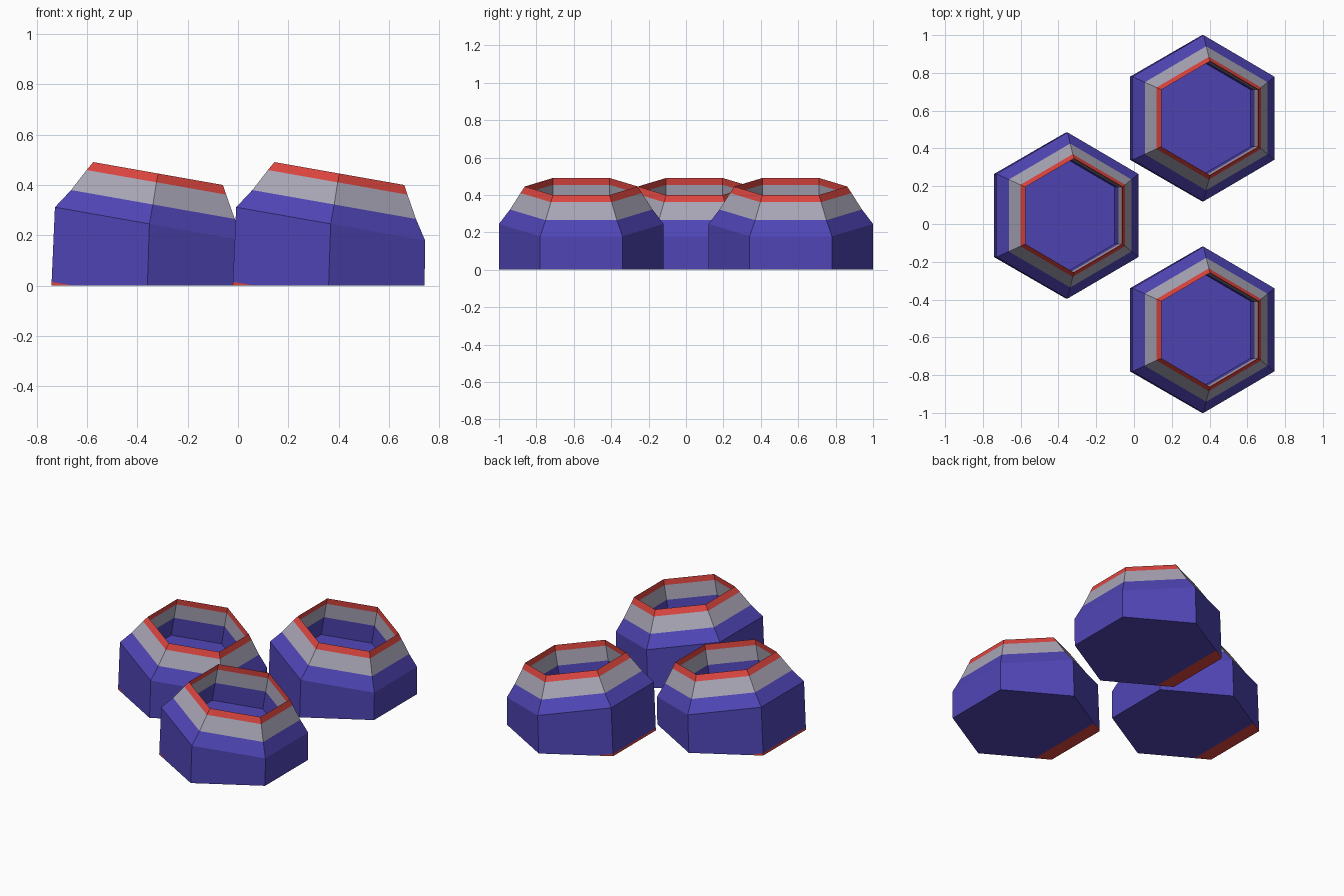
import bpy, bmesh, math
from mathutils import Vector

if "Cube" in bpy.data.objects:
    bpy.data.objects.remove(bpy.data.objects["Cube"])

TILT = math.radians(10)
AXIS = Vector((math.sin(TILT), 0, math.cos(TILT)))


def material(name, rgb):
    m = bpy.data.materials.new(name)
    m.diffuse_color = (*rgb, 1)
    m.use_nodes = True
    m.node_tree.nodes["Principled BSDF"].inputs["Base Color"].default_value = m.diffuse_color
    return m


BLUE, GREY, RED = 0, 1, 2
MATS = [material("indigo", (0.08, 0.06, 0.47)),
        material("pale grey", (0.40, 0.38, 0.47)),
        material("red", (0.72, 0.06, 0.05))]


def hexagon(bm, r, x, z, tilt=TILT):
    """Six-sided ring, points at +-y, sloping down towards +x."""
    out = []
    for i in range(6):
        a = math.radians(30 + 60 * i)
        px = r * math.cos(a)
        out.append(bm.verts.new((x + px * math.cos(tilt), r * math.sin(a),
                                 z - px * math.sin(tilt))))
    return out


def pot(name, x, y):
    bm = bmesh.new()
    # outer wall from the flat base up to the rim
    rings = [hexagon(bm, 0.44, 0, 0, 0)]
    for r, cx, cz in ((0.44, 0.008, 0.245), (0.381, 0.022, 0.322),
                      (0.325, 0.036, 0.41), (0.302, 0.0425, 0.445)):
        rings.append(hexagon(bm, r, cx, cz))
    # inner wall straight down along the tilted axis
    for d in (0.037, 0.13, 0.25):
        c = Vector((0.0425, 0, 0.445)) - AXIS * d
        rings.append(hexagon(bm, 0.302, c.x, c.z))
    # colour bands
    bands = (BLUE, BLUE, GREY, RED, RED, GREY, BLUE)
    for lo, hi, mat in zip(rings, rings[1:], bands):
        for i in range(6):
            j = (i + 1) % 6
            bm.faces.new((lo[i], lo[j], hi[j], hi[i])).material_index = mat
    # base and inner floor
    bm.faces.new(rings[0][::-1])
    bm.faces.new(rings[-1])
    # red sliver of the foot, cut by a tilted plane
    p = Vector((-0.295, 0, 0))
    bmesh.ops.bisect_plane(bm, geom=bm.verts[:] + bm.edges[:] + bm.faces[:],
                           plane_co=p, plane_no=AXIS)
    for f in bm.faces:
        if (f.calc_center_median() - p).dot(AXIS) < 0 and \
                f.calc_center_median().x < p.x:
            f.material_index = RED
    bmesh.ops.recalc_face_normals(bm, faces=bm.faces[:])
    me = bpy.data.meshes.new(name)
    bm.to_mesh(me)
    bm.free()
    for m in MATS:
        me.materials.append(m)
    ob = bpy.data.objects.new(name, me)
    ob.location = (x, y, 0)
    bpy.context.collection.objects.link(ob)


pot("left_pot", -0.36, 0.045)
pot("back_right_pot", 0.36, 0.56)
pot("front_right_pot", 0.36, -0.56)
